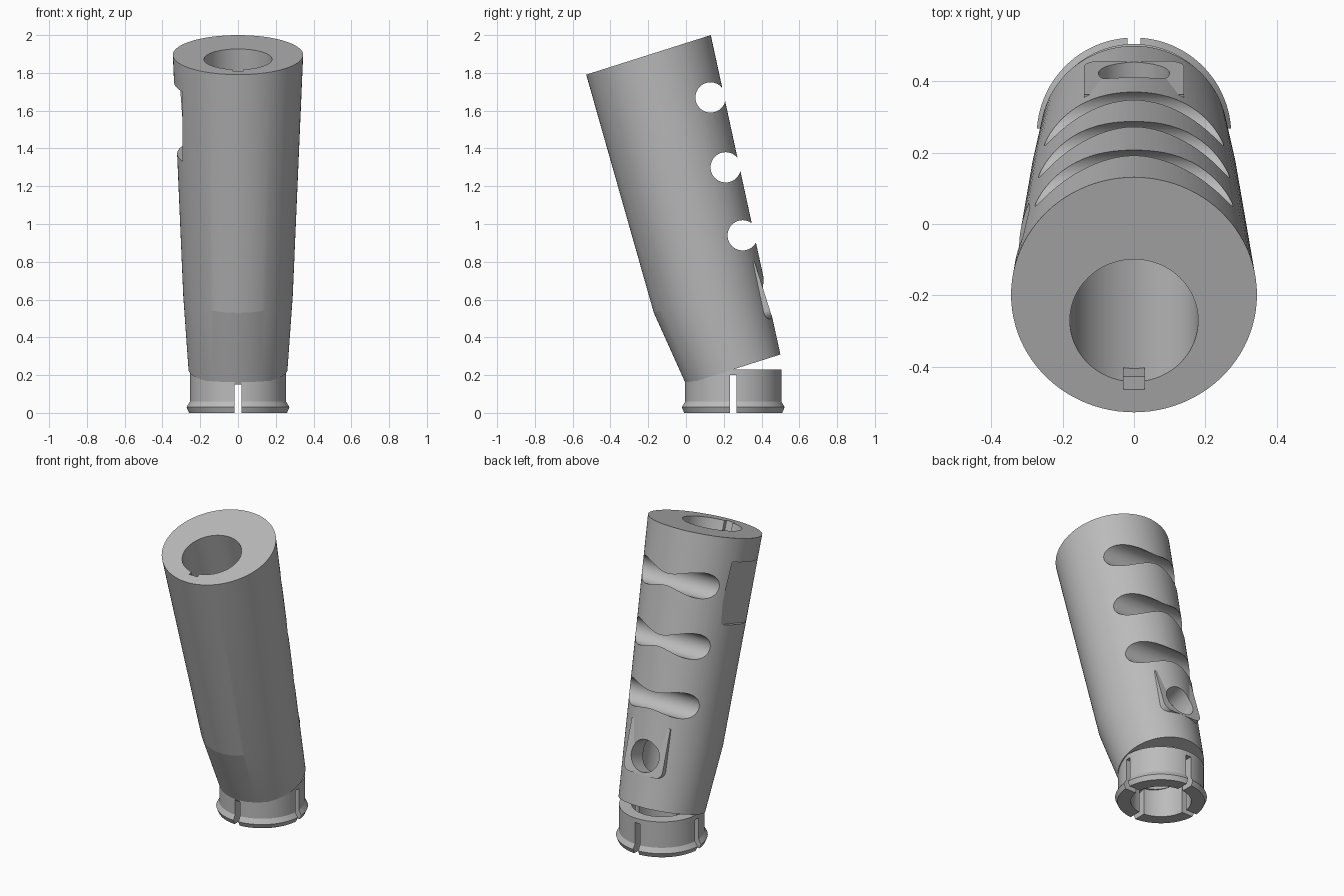
import bpy, bmesh, math
from mathutils import Matrix, Vector

if "Cube" in bpy.data.objects:
    bpy.data.objects.remove(bpy.data.objects["Cube"])

SEG = 96
TILT = math.radians(17.6)
BASE = Vector((0, 0.25, 0.23))
# Tilted frame of the grip: local z runs up the bore
FRAME = Matrix.Translation(BASE) @ Matrix.Rotation(TILT, 4, 'X')

grey = bpy.data.materials.new("plain_grey")
grey.use_nodes = True
grey.diffuse_color = (0.5, 0.5, 0.5, 1)
grey.node_tree.nodes["Principled BSDF"].inputs["Base Color"].default_value = (0.5, 0.5, 0.5, 1)


def make(name, bm, matrix=Matrix()):
    bm.transform(matrix)
    bmesh.ops.recalc_face_normals(bm, faces=bm.faces)
    mesh = bpy.data.meshes.new(name)
    bm.to_mesh(mesh)
    bm.free()
    mesh.materials.append(grey)
    obj = bpy.data.objects.new(name, mesh)
    bpy.context.collection.objects.link(obj)
    return obj


def loft(bm, rings, closed=False):
    """Bridge a list of vertex rings, capping the ends or closing the loop."""
    pairs = list(zip(rings, rings[1:]))
    if closed:
        pairs.append((rings[-1], rings[0]))
    for a, b in pairs:
        for i in range(SEG):
            j = (i + 1) % SEG
            bm.faces.new((a[i], a[j], b[j], b[i]))
    if not closed:
        bm.faces.new(rings[0])
        bm.faces.new(rings[-1])


def ring(bm, rx, ry, y, z):
    angles = [math.tau * i / SEG for i in range(SEG)]
    return [bm.verts.new((rx * math.cos(a), y + ry * math.sin(a), z)) for a in angles]


def box(name, lo, hi, matrix=Matrix(), round_bottom=0):
    lo, hi = Vector(lo), Vector(hi)
    bm = bmesh.new()
    bmesh.ops.create_cube(bm, size=1)
    bm.transform(Matrix.Translation((lo + hi) / 2) @ Matrix.Diagonal((*(hi - lo), 1)))
    if round_bottom:
        edges = [e for e in bm.edges if all(v.co.z < lo.z + 0.001 for v in e.verts)
                 and abs(e.verts[0].co.x - e.verts[1].co.x) < 0.001]
        bmesh.ops.bevel(bm, geom=edges, offset=round_bottom, segments=8, profile=0.5, affect='EDGES')
    return make(name, bm, matrix)


def rod(name, radius, start, end, matrix=Matrix()):
    start, end = Vector(start), Vector(end)
    bm = bmesh.new()
    bmesh.ops.create_cone(bm, cap_ends=True, segments=SEG, radius1=radius, radius2=radius,
                          depth=(end - start).length)
    turn = (end - start).to_track_quat('Z', 'Y').to_matrix().to_4x4()
    return make(name, bm, matrix @ Matrix.Translation((start + end) / 2) @ turn)


def combine(obj, tool, operation='DIFFERENCE'):
    mod = obj.modifiers.new(tool.name, 'BOOLEAN')
    mod.operation, mod.solver, mod.object = operation, 'EXACT', tool
    bpy.context.view_layer.objects.active = obj
    bpy.ops.object.modifier_apply(modifier=mod.name)
    bpy.data.objects.remove(tool)


def finish(obj, angle):
    bpy.ops.object.select_all(action='DESELECT')
    obj.select_set(True)
    bpy.context.view_layer.objects.active = obj
    bpy.ops.object.shade_smooth_by_angle(angle=math.radians(angle))


# Grip body: tapered shell narrowing to the collar
bm = bmesh.new()
loft(bm, [ring(bm, 0.262, 0.262, 0, 0),
          ring(bm, 0.29, 0.305, -0.005, 0.413),
          ring(bm, 0.345, 0.346, 0.076, 1.723)])
grip = make("grip_body", bm, FRAME)

# Flat button pad on the back
combine(grip, box("button_pad", (-0.14, 0.22, 0.195), (0.14, 0.28, 0.51), FRAME, 0.05), 'UNION')

# Bore with keyway, and button hole
combine(grip, rod("bore", 0.18, (0, 0, -0.1), (0, 0, 2), FRAME))
combine(grip, box("keyway", (-0.03, -0.203, 1.6), (0.03, -0.1, 1.8), FRAME))
combine(grip, rod("button_hole", 0.1, (0, 0.1, 0.311), (0, 0.5, 0.311), FRAME))

# Three finger grooves across the back
for y, z in ((0.13, 1.67), (0.21, 1.30), (0.30, 0.94)):
    combine(grip, rod("groove", 0.08, (-0.6, y, z), (0.6, y, z)))

# Flat pocket on the right side
combine(grip, box("side_pocket", (-0.5, -0.15, 1.185), (-0.295, 0.2, 1.575), FRAME))
finish(grip, 7)

# Snap collar with a flared lip
bm = bmesh.new()
profile = ((0.18, 0), (0.26, 0), (0.273, 0.03), (0.255, 0.06), (0.255, 0.23), (0.18, 0.23))
loft(bm, [ring(bm, r, r, 0.25, z) for r, z in profile], closed=True)
collar = make("snap_collar", bm)

# Four slots that split the collar
combine(collar, box("slot_across", (-0.4, 0.232, -0.1), (0.4, 0.268, 0.2)))
combine(collar, box("slot_along", (-0.018, -0.15, -0.1), (0.018, 0.65, 0.2)))
finish(collar, 15)
